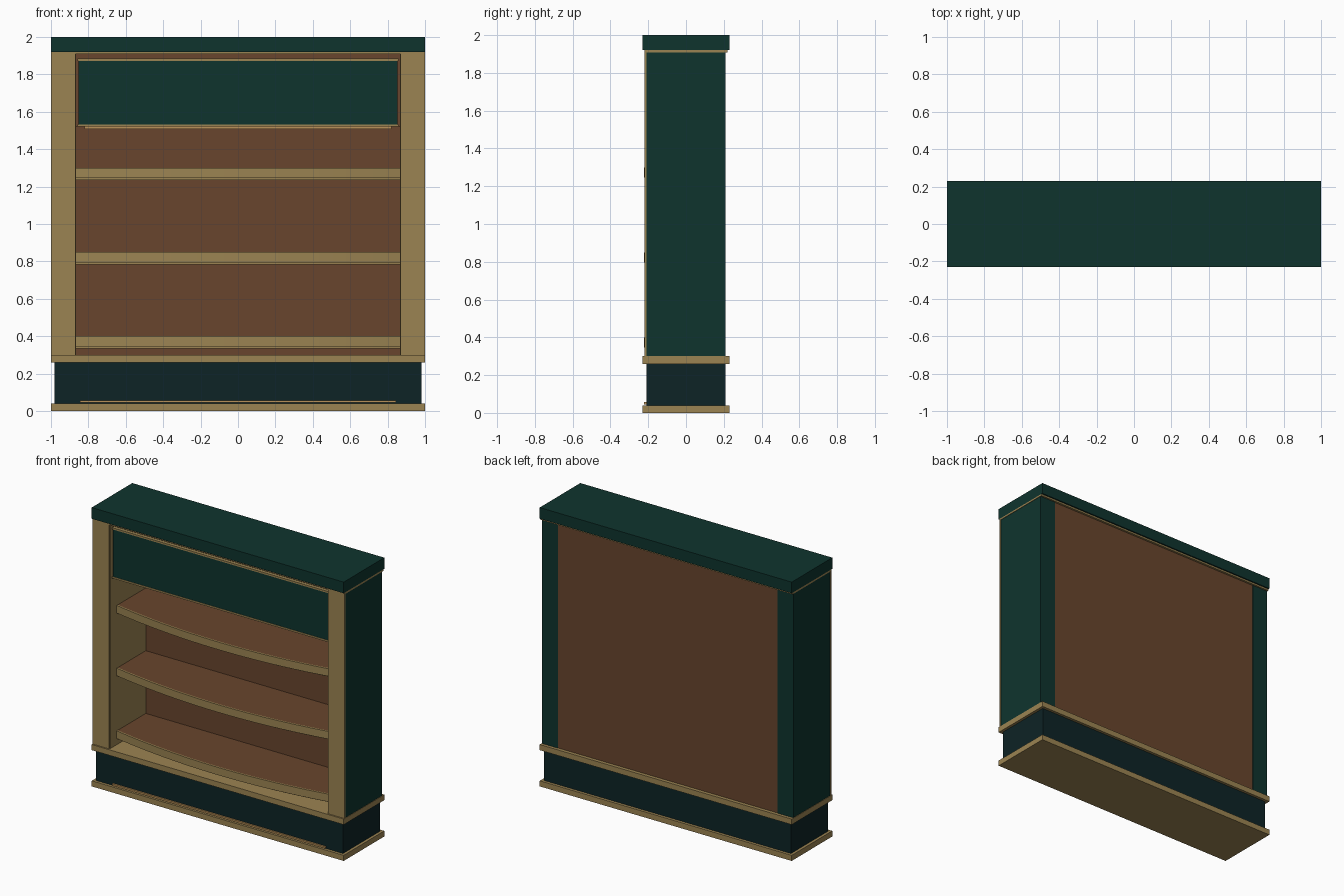
import bpy
import bmesh

cube = bpy.data.objects.get("Cube")
if cube:
    bpy.data.objects.remove(cube, do_unlink=True)


def material(name, r, g, b):
    mat = bpy.data.materials.new(name)
    mat.use_nodes = True
    mat.diffuse_color = (r, g, b, 1)
    shader = next(n for n in mat.node_tree.nodes if n.type == 'BSDF_PRINCIPLED')
    shader.inputs["Base Color"].default_value = (r, g, b, 1)
    return mat


GREEN = material("deep green paint", 0.0045, 0.034, 0.027)
DARK = material("dark teal plinth", 0.004, 0.017, 0.019)
GOLD = material("muted gold", 0.33, 0.23, 0.085)
WOOD = material("brown wood", 0.138, 0.06, 0.026)
GLOW = material("warm light strip", 0.5, 0.29, 0.1)


def finish(name, bm, mat):
    bmesh.ops.recalc_face_normals(bm, faces=bm.faces)
    mesh = bpy.data.meshes.new(name)
    bm.to_mesh(mesh)
    bm.free()
    mesh.materials.append(mat)
    obj = bpy.data.objects.new(name, mesh)
    bpy.context.collection.objects.link(obj)
    return obj


def box(name, mat, x, y, z):
    """Box given by its (min, max) range on each axis."""
    bm = bmesh.new()
    bmesh.ops.create_cube(bm, size=1)
    for v in bm.verts:
        for axis, (low, high) in enumerate((x, y, z)):
            v.co[axis] = high if v.co[axis] > 0 else low
    return finish(name, bm, mat)


def prism(name, mat, outline, low, high):
    """Flat outline extruded upward."""
    bm = bmesh.new()
    face = bm.faces.new([bm.verts.new((x, y, low)) for x, y in outline])
    grown = bmesh.ops.extrude_face_region(bm, geom=[face])
    for item in grown["geom"]:
        if isinstance(item, bmesh.types.BMVert):
            item.co.z = high
    return finish(name, bm, mat)


HALF = 0.865
STEPS = 24


def bow(offset):
    """Bowed shelf front, moved back by an offset."""
    line = []
    for i in range(STEPS + 1):
        t = 2 * i / STEPS - 1
        line.append((HALF * t, -0.223 + 0.083 * t * t + offset))
    return line


# Plinth with its two gold ledges
box("bottom_ledge", GOLD, (-1, 1), (-0.23, 0.23), (0, 0.04))
box("plinth", DARK, (-0.98, 0.98), (-0.21, 0.21), (0.04, 0.26))
box("upper_ledge", GOLD, (-1, 1), (-0.23, 0.23), (0.26, 0.3))
box("plinth_light", GLOW, (-0.845, 0.845), (-0.222, -0.209), (0.045, 0.057))

# Side posts with gold fronts and gold inner linings
for side, s in (("left", 1), ("right", -1)):
    def span(a, b):
        return tuple(sorted((s * a, s * b)))
    box(side + "_post", GREEN, span(0.872, 0.997), (-0.208, 0.208), (0.3, 1.91))
    box(side + "_post_face", GOLD, span(0.87, 1), (-0.22, -0.208), (0.3, 1.91))
    box(side + "_lining", GOLD, span(HALF, 0.872), (-0.208, 0.19), (0.3, 1.91))

# Back panel
box("back_panel", WOOD, (-0.872, 0.872), (0.19, 0.205), (0.3, 1.91))

# Cap with thin gold trim below it
box("cap_trim", GOLD, (-1, 1), (-0.22, 0.22), (1.908, 1.92))
box("cap", GREEN, (-1, 1), (-0.23, 0.23), (1.92, 2))

# Header sign board with wooden backing and gold edging
box("header_backing", WOOD, (-HALF, HALF), (-0.18, -0.16), (1.52, 1.908))
box("header_board", GREEN, (-0.853, 0.853), (-0.2, -0.18), (1.533, 1.872))
for label, z in (("top", 1.872), ("bottom", 1.521)):
    box("header_trim_" + label, GOLD, (-0.858, 0.858), (-0.203, -0.18), (z, z + 0.012))
box("header_light", GLOW, (-0.82, 0.82), (-0.18, -0.16), (1.508, 1.52))

# Three bowed shelves with gold front bands and strips underneath
for label, top in (("lower", 0.4), ("middle", 0.85), ("upper", 1.3)):
    board = bow(0.012) + [(HALF, 0.19), (-HALF, 0.19)]
    prism(label + "_shelf", WOOD, board, top - 0.054, top - 0.001)
    band = bow(0) + bow(0.012)[::-1]
    prism(label + "_shelf_band", GOLD, band, top - 0.055, top)
    strip = bow(0.02) + bow(0.04)[::-1]
    prism(label + "_shelf_strip", GOLD, strip, top - 0.066, top - 0.054)
